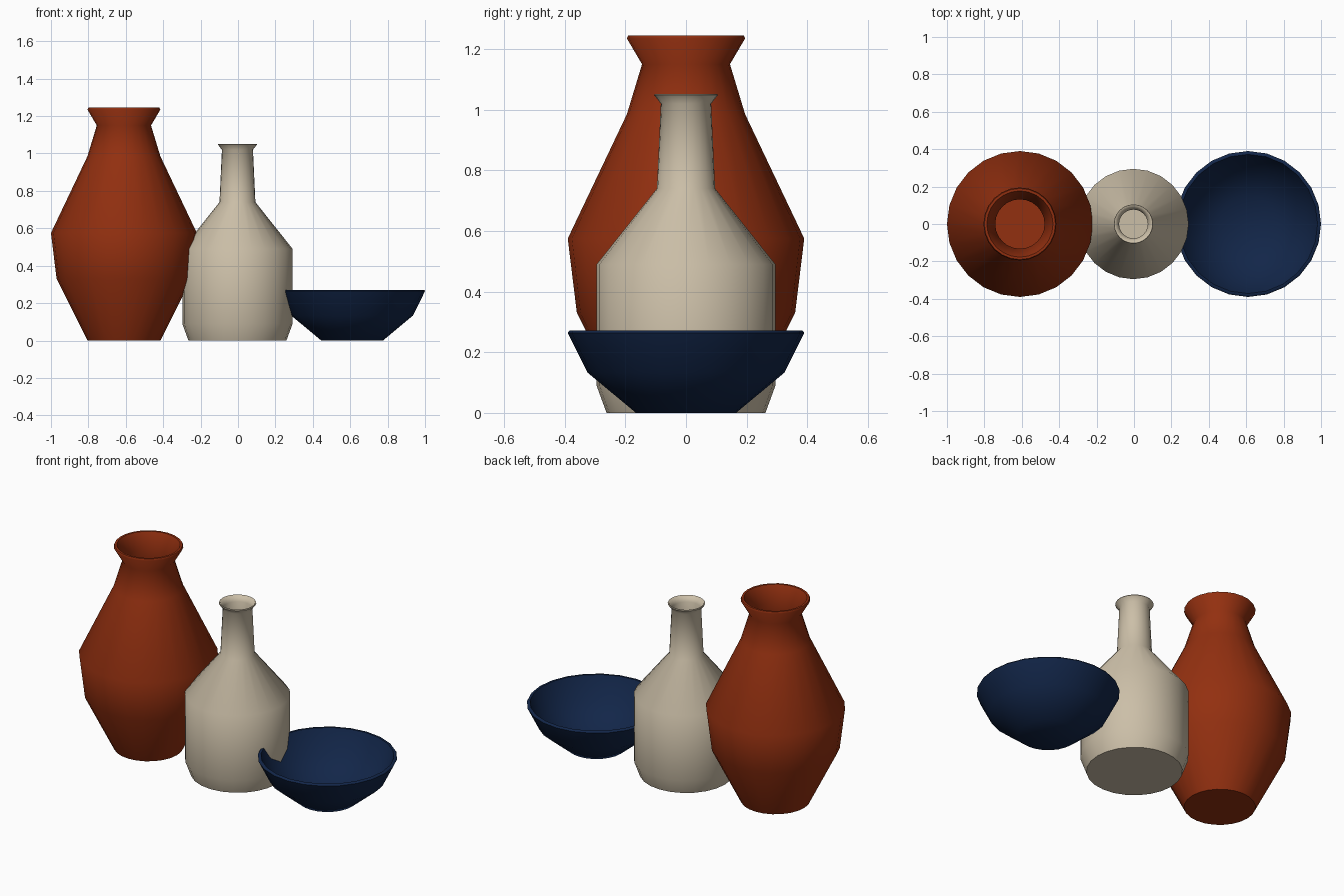
import bpy
import bmesh
import math
from mathutils import Vector

if "Cube" in bpy.data.objects:
    bpy.data.objects.remove(bpy.data.objects["Cube"], do_unlink=True)

SIDES = 24


def make_material(name, rgb):
    mat = bpy.data.materials.new(name)
    mat.use_nodes = True
    color = (*rgb, 1)
    mat.diffuse_color = color
    mat.node_tree.nodes["Principled BSDF"].inputs["Base Color"].default_value = color
    return mat


def make_vessel(name, x, outer, wall, mat):
    """Lathe a hollow vessel: outer (radius, height) profile plus an inset lining."""
    top_r, top_z = outer[-1]
    lining = [(r - wall, max(z, wall)) for r, z in reversed(outer[:-2])]
    profile = [(0, 0), *outer, (top_r - wall, top_z), *lining, (0, wall)]

    bm = bmesh.new()
    verts = [bm.verts.new((r, 0, z)) for r, z in profile]
    edges = [bm.edges.new(pair) for pair in zip(verts, verts[1:])]
    bmesh.ops.spin(bm, geom=verts + edges, cent=(0, 0, 0), axis=(0, 0, 1),
                   angle=math.tau, steps=SIDES, use_duplicate=False)
    bmesh.ops.remove_doubles(bm, verts=bm.verts, dist=0.0005)
    bmesh.ops.recalc_face_normals(bm, faces=bm.faces)

    mesh = bpy.data.meshes.new(name)
    bm.to_mesh(mesh)
    bm.free()
    mesh.materials.append(mat)
    obj = bpy.data.objects.new(name, mesh)
    obj.location = Vector((x, 0, 0))
    bpy.context.collection.objects.link(obj)

    # Smooth walls with crisp rim and foot
    bpy.ops.object.select_all(action="DESELECT")
    obj.select_set(True)
    bpy.context.view_layer.objects.active = obj
    bpy.ops.object.shade_smooth_by_angle(angle=math.radians(60))
    return obj


terracotta = make_material("terracotta", (0.29, 0.029, 0.005))
cream = make_material("cream glaze", (0.60, 0.52, 0.39))
navy = make_material("navy glaze", (0.006, 0.019, 0.066))

# Tall vase with flared lip
make_vessel("tall_vase", -0.61,
            [(0.195, 0), (0.36, 0.33), (0.39, 0.575), (0.195, 0.985),
             (0.145, 1.15), (0.195, 1.235), (0.19, 1.245)], 0.013, terracotta)

# Narrow-necked bottle
make_vessel("bottle", -0.003,
            [(0.262, 0), (0.295, 0.09), (0.295, 0.49), (0.096, 0.74),
             (0.083, 1.02), (0.105, 1.048), (0.103, 1.052)], 0.006, cream)

# Shallow open bowl
make_vessel("bowl", 0.61,
            [(0.165, 0), (0.325, 0.133), (0.39, 0.264), (0.385, 0.271)], 0.013, navy)
